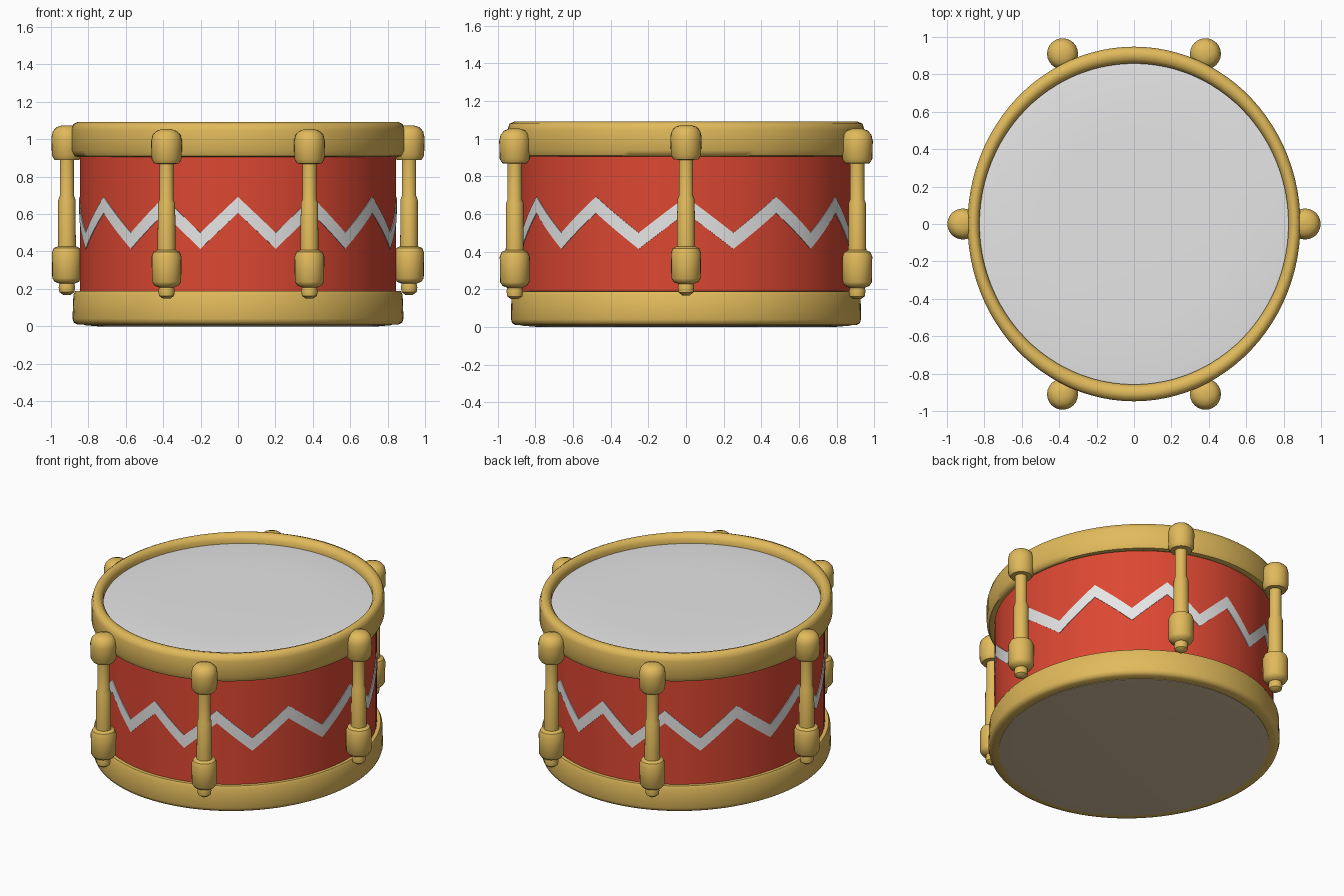
import bpy, bmesh
from math import sin, cos, pi, radians

cube = bpy.data.objects.get("Cube")
if cube:
    bpy.data.objects.remove(cube, do_unlink=True)


def material(name, rgb):
    m = bpy.data.materials.new(name)
    m.use_nodes = True
    m.diffuse_color = (*rgb, 1)
    m.node_tree.nodes["Principled BSDF"].inputs["Base Color"].default_value = (*rgb, 1)
    return m


gold = material("gold", (0.75, 0.49, 0.105))
red = material("red", (0.72, 0.064, 0.032))
white = material("white", (0.79, 0.79, 0.79))
tan = material("pale_tan", (0.66, 0.51, 0.34))


def finish(name, bm, mat, angle=35):
    bmesh.ops.recalc_face_normals(bm, faces=bm.faces)
    mesh = bpy.data.meshes.new(name)
    bm.to_mesh(mesh)
    bm.free()
    mesh.materials.append(mat)
    obj = bpy.data.objects.new(name, mesh)
    bpy.context.collection.objects.link(obj)
    bpy.ops.object.select_all(action="DESELECT")
    obj.select_set(True)
    bpy.context.view_layer.objects.active = obj
    bpy.ops.object.shade_smooth_by_angle(angle=radians(angle))
    return obj


def bridge(bm, rings, loop=False):
    """Join neighbouring closed rings of vertices with quads."""
    pairs = list(zip(rings, rings[1:]))
    if loop:
        pairs.append((rings[-1], rings[0]))
    for a, b in pairs:
        n = len(a)
        for i in range(n):
            j = (i + 1) % n
            bm.faces.new((a[i], a[j], b[j], b[i]))


def turned(name, profile, mat, sides=96, loop=False, centre=(0, 0), angle=35):
    """Elliptical lathe; the profile lists (x radius, y radius, height)."""
    bm = bmesh.new()
    turns = [2 * pi * i / sides for i in range(sides)]
    rings = [[bm.verts.new((centre[0] + rx * cos(t), centre[1] + ry * sin(t), z))
              for t in turns] for rx, ry, z in profile]
    bridge(bm, rings, loop)
    if not loop:
        bm.faces.new(rings[0])
        bm.faces.new(rings[-1])
    return finish(name, bm, mat, angle)


# Shell and the two drum heads
turned("shell", [(0.845, 0.895, 0.1), (0.845, 0.895, 1.0)], red)
turned("top_head", [(0.85, 0.88, 0.98), (0.85, 0.88, 1.03),
                    (0.78, 0.81, 1.038), (0.5, 0.52, 1.043)], white)
turned("bottom_head", [(0.75, 0.79, 0), (0.82, 0.865, 0.006),
                       (0.83, 0.875, 0.06)], tan)

# Rounded hoops
turned("top_hoop", [(0.83, 0.87, 0.92), (0.855, 0.91, 0.905), (0.875, 0.935, 0.91),
                    (0.89, 0.948, 0.94), (0.89, 0.948, 1.05), (0.882, 0.938, 1.08),
                    (0.86, 0.91, 1.092), (0.84, 0.88, 1.085), (0.826, 0.858, 1.06),
                    (0.826, 0.858, 1.02)],
       gold, loop=True, angle=50)
turned("bottom_hoop", [(0.83, 0.87, 0.18), (0.855, 0.905, 0.19), (0.87, 0.92, 0.188),
                       (0.88, 0.928, 0.17), (0.885, 0.93, 0.04), (0.878, 0.924, 0.02),
                       (0.86, 0.905, 0.01), (0.815, 0.86, 0.008)],
       gold, loop=True, angle=50)

# Tension rods with domed caps, sleeves and end nuts
rod_profile = [(0.02, 0.16), (0.04, 0.175), (0.044, 0.2), (0.04, 0.22),
               (0.065, 0.23), (0.078, 0.25), (0.08, 0.385), (0.07, 0.41),
               (0.048, 0.42), (0.046, 0.67), (0.038, 0.69), (0.038, 0.88),
               (0.066, 0.882), (0.08, 0.905), (0.083, 1.0), (0.075, 1.035),
               (0.055, 1.056), (0.025, 1.066)]
# Each place holds x, y and lift; the side rods sit a little higher
places = {"left": (0.915, 0, 0.008), "right": (-0.915, 0, 0.008)}
for side, sx in (("left", 1), ("right", -1)):
    for end, sy in (("front", -1), ("back", 1)):
        places[f"{end}_{side}"] = (sx * 0.382, sy * 0.91, -0.012)
for name, (x, y, lift) in places.items():
    turned(f"{name}_tension_rod", [(r, r, z + lift) for r, z in rod_profile],
           gold, sides=24, centre=(x, y), angle=40)

# Zigzag band wrapped around the shell as a thin plate
peaks, steps = 12, 8
count = peaks * steps
bm = bmesh.new()
rings = [[] for _ in range(4)]
for i in range(count):
    t = 2 * pi * i / count
    t -= radians(2.5) * sin(2 * t)
    phase = (i % steps) / steps
    height = 0.457 + 0.192 * abs(1 - 2 * phase)
    corners = ((-0.005, -0.043), (0.004, -0.043), (0.004, 0.043), (-0.005, 0.043))
    for ring, (out, up) in zip(rings, corners):
        ring.append(bm.verts.new(((0.845 + out) * sin(t), -(0.895 + out) * cos(t),
                                  height + up)))
bridge(bm, rings, loop=True)
finish("zigzag_band", bm, white)
